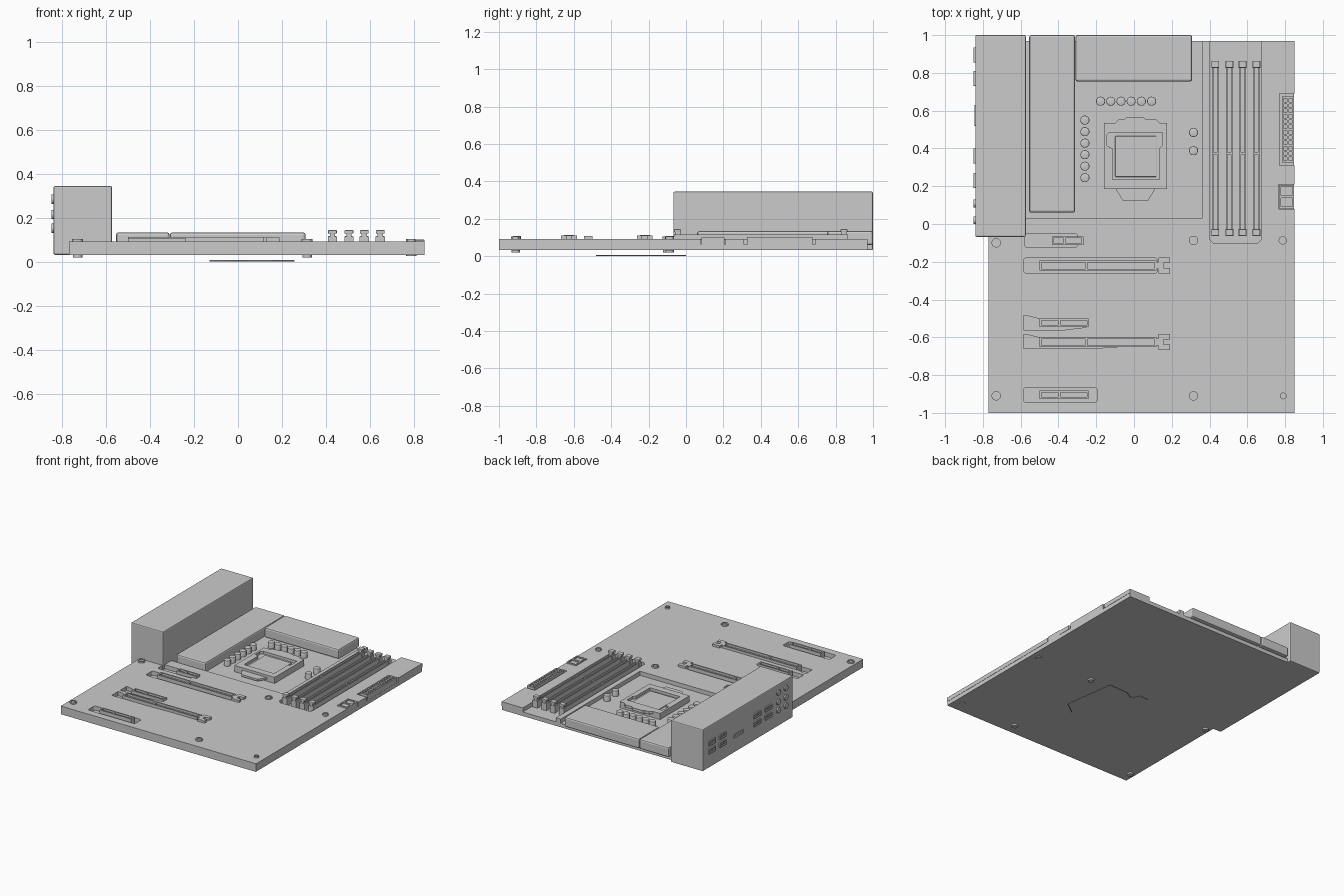
import bpy, bmesh, math
from mathutils import Matrix

if "Cube" in bpy.data.objects:
    bpy.data.objects.remove(bpy.data.objects["Cube"])


def finish(name, data, loc=(0, 0, 0)):
    ob = bpy.data.objects.new(name, data)
    bpy.context.collection.objects.link(ob)
    ob.location = loc
    return ob


def curve_to_mesh(name, cu, z):
    # turn a curve into a clean welded mesh
    tmp = finish("tmp", cu)
    bpy.context.view_layer.update()
    me = bpy.data.meshes.new_from_object(tmp.evaluated_get(bpy.context.evaluated_depsgraph_get()))
    bpy.data.objects.remove(tmp)
    bm = bmesh.new()
    bm.from_mesh(me)
    bmesh.ops.remove_doubles(bm, verts=bm.verts, dist=1e-5)
    bmesh.ops.recalc_face_normals(bm, faces=bm.faces)
    bm.to_mesh(me)
    bm.free()
    for p in me.polygons:
        p.use_smooth = False
    return finish(name, me, (0, 0, z))


def add_spline(cu, pts, cyclic=True):
    s = cu.splines.new('POLY')
    s.points.add(len(pts) - 1)
    for p, q in zip(s.points, pts):
        p.co = (q[0], q[1], 0, 1)
    s.use_cyclic_u = cyclic


def plate(name, loops, z0, z1):
    # flat extruded outline; loops after the first are holes
    cu = bpy.data.curves.new(name, 'CURVE')
    cu.dimensions = '2D'
    cu.fill_mode = 'BOTH'
    cu.extrude = (z1 - z0) / 2
    for l in loops:
        add_spline(cu, l)
    return curve_to_mesh(name, cu, (z0 + z1) / 2)


def rect(x0, x1, y0, y1, r=0.0):
    if r == 0:
        return [(x0, y0), (x1, y0), (x1, y1), (x0, y1)]
    pts = []
    for cx, cy, a in ((x1-r, y0+r, -90), (x1-r, y1-r, 0), (x0+r, y1-r, 90), (x0+r, y0+r, 180)):
        for k in range(4):
            t = math.radians(a + k * 30)
            pts.append((cx + r * math.cos(t), cy + r * math.sin(t)))
    return pts


def box(name, x0, x1, y0, y1, z0, z1, bevel=0.0):
    bm = bmesh.new()
    bmesh.ops.create_cube(bm, size=1, matrix=Matrix.Diagonal((x1-x0, y1-y0, z1-z0, 1)))
    if bevel:
        bmesh.ops.bevel(bm, geom=bm.edges[:], offset=bevel, segments=2, profile=0.5, affect='EDGES')
    me = bpy.data.meshes.new(name)
    bm.to_mesh(me)
    bm.free()
    return finish(name, me, ((x0+x1)/2, (y0+y1)/2, (z0+z1)/2))


smooth = []


def cyl(name, x, y, z0, z1, r, n=24, axis='Z', bevel=0.0):
    bm = bmesh.new()
    bmesh.ops.create_cone(bm, cap_ends=True, segments=n, radius1=r, radius2=r, depth=z1 - z0)
    if bevel:
        rim = [e for e in bm.edges if all(v.co.z > 0 for v in e.verts)]
        bmesh.ops.bevel(bm, geom=rim, offset=bevel, segments=2, profile=0.5, affect='EDGES')
    me = bpy.data.meshes.new(name)
    bm.to_mesh(me)
    bm.free()
    ob = finish(name, me, (x, y, (z0 + z1) / 2))
    smooth.append(ob)
    return ob


def slot(name, x0, x1, y0, y1, top, wall=0.01, along_x=True):
    # open channel socket with a floor and one key across it
    hole = rect(x0 + wall, x1 - wall, y0 + wall, y1 - wall)
    plate(name, [rect(x0, x1, y0, y1), hole], 0.06, top)
    box(name + "_floor", x0 + .004, x1 - .004, y0 + .004, y1 - .004, 0.06, top - 0.015)
    if along_x:
        k = x0 + (x1 - x0) * 0.4
        box(name + "_key", k - .006, k + .006, y0 + .005, y1 - .005, 0.06, top - 0.002)
    else:
        k = y0 + (y1 - y0) * 0.47
        box(name + "_key", x0 + .003, x1 - .003, k - .006, k + .006, 0.06, top - 0.002)


# circuit board and cover plate with recesses
box("circuit_board", -.77, .848, -1, .97, .032, .062)
outline = [(-.77, -1), (.85, -1), (.85, .08), (.765, .08), (.765, .21), (.85, .21), (.85, .31),
           (.77, .31), (.77, .69), (.85, .69), (.85, .97), (.675, .97), (.675, -.08), (.655, -.1),
           (.42, -.1), (.40, -.08), (.40, .97), (.36, .97), (.36, .03), (-.77, .03)]
holes = [rect(-.58, -.30, -.125, -.05, .015),
         rect(-.585, .125, -.26, -.18, .015),
         [(-.585, -.485), (-.57, -.485), (-.49, -.505), (-.24, -.505), (-.24, -.545),
          (-.365, -.56), (-.585, -.56)],
         [(-.585, -.585), (-.57, -.585), (-.49, -.605), (.12, -.605), (.12, -.645),
          (-.3, -.66), (-.585, -.66)],
         rect(-.585, -.195, -.945, -.865, .015)]
plate("cover_plate", [outline] + holes, .062, .093)

# rear port housing and heat sinks
box("port_housing", -.84, -.573, -.068, 1, .032, .345, .007)
box("left_heatsink", -.555, -.312, .06, 1, .06, .134, .011)
box("back_heatsink", -.31, .308, .755, 1, .06, .134, .011)

# rear ports: a framed opening with a tongue
def port(y0, y1, z0, z1, out=-.849):
    f = plate("port_frame", [rect(y0, y1, z0, z1, .005), rect(y0+.008, y1-.008, z0+.008, z1-.008)],
              0, -out - .835)
    # lay the frame against the left face
    f.matrix_world = Matrix(((0, 0, 1, (out - .835) / 2), (1, 0, 0, 0), (0, 1, 0, 0), (0, 0, 0, 1)))
    zm = (z0 + z1) / 2
    box("port_tongue", out + .003, -.836, y0 + .015, y1 - .015, zm - .004, zm + .004)

for y in (.895, .77, .36, .23):
    for z in (.155, .215):
        port(y - .04, y + .04, z - .018, z + .018)
port(.52, .63, .135, .17, -.845)
for y in (.108, .02):
    for z in (.153, .215, .285):
        jack = cyl("audio_jack", -.842, y, 0, .016, .021)
        jack.rotation_euler = (0, math.pi / 2, 0)
        jack.location.z = z
        pin = cyl("jack_centre", -.847, y, 0, .006, .01, 12)
        pin.rotation_euler = (0, math.pi / 2, 0)
        pin.location.z = z

# processor socket
plate("socket_base", [rect(-.16, .175, .185, .535)], .06, .088)
window = [(-.115, .235), (.135, .235), (.135, .40), (.15, .415), (.15, .485),
          (-.13, .485), (-.145, .47), (-.145, .415), (-.115, .40)]
frame = [(-.16, .185), (.175, .185), (.175, .535), (.135, .535), (.115, .555), (.06, .555),
         (.05, .565), (-.04, .565), (-.05, .555), (-.08, .555), (-.10, .535), (-.16, .535)]
plate("socket_frame", [frame, window], .088, .108)
plate("socket_tab", [[(-.10, .19), (-.06, .125), (.075, .125), (.115, .19)]], .075, .09)
box("processor_lid", -.1, .12, .25, .465, .085, .096, .004)

# capacitors around the socket
spots = [(-.177 + .054 * i, .65) for i in range(6)]
spots += [(-.26, .55 - .061 * i) for i in range(6)]
spots += [(.315, .485), (.315, .388)]
for x, y in spots:
    cyl("capacitor", x, y, .06, .104, .024, bevel=.004)

# memory slots with end latches
for x in (.43, .505, .575, .648):
    slot("memory_slot", x - .017, x + .017, -.05, .85, .117, .008, False)
    for y in (-.045, .845):
        box("latch_base", x - .021, x + .021, y - .018, y + .018, .06, .115)
        box("latch_neck", x - .012, x + .012, y - .015, y + .015, .115, .128)
        box("latch_head", x - .02, x + .02, y - .018, y + .018, .128, .144, .003)

# expansion slots, long ones with a retaining clip
slot("short_slot", -.435, -.268, -.11, -.065, .108)
slot("short_slot", -.5, -.24, -.545, -.5, .108)
slot("short_slot", -.5, -.24, -.926, -.882, .108)
for y in (-.22, -.625):
    slot("long_slot", -.5, .118, y - .027, y + .027, .112)
    plate("slot_clip", [[(.115, y - .018), (.13, y - .018), (.13, y - .042), (.19, y - .042),
                         (.19, y - .014), (.155, y - .014), (.155, y + .014), (.19, y + .014),
                         (.19, y + .042), (.13, y + .042), (.13, y + .018), (.115, y + .018)]],
          .06, .11)

# main power connector with pin sockets
cells = [rect(x - .009, x + .009, y - .009, y + .009)
         for x in (.801, .829) for y in [.345 + .0282 * i for i in range(12)]]
plate("power_connector", [rect(.783, .847, .325, .675)] + cells, .05, .102)

# side header
plate("side_header", [rect(.768, .848, .083, .207), rect(.778, .838, .093, .138),
                      rect(.778, .838, .152, .197)], .055, .1)
box("side_header_floor", .775, .845, .09, .2, .055, .092)

# mounting screws with standoff feet
for x, y, r in ((-.73, -.1, .025), (.315, -.087, .025), (.787, -.087, .022),
                (-.73, -.91, .025), (.315, -.91, .025), (.79, -.91, .018)):
    plate("screw_rim", [[(x + k * math.cos(t * math.pi / 6), y + k * math.sin(t * math.pi / 6))
                         for t in range(12)] for k in (r, r * .68)], .09, .104)
    cyl("screw_head", x, y, .085, .098, r * .7, 12)
    cyl("standoff_foot", x, y, .02 if x < .7 else .027, .034, .022, 16)

# thin loose wire under the board
cu = bpy.data.curves.new("wire", 'CURVE')
cu.dimensions = '3D'
cu.bevel_depth = .004
cu.bevel_resolution = 1
cu.use_fill_caps = True
add_spline(cu, [(.16, -.478), (.255, -.41), (.2, -.02), (.045, -.025), (-.02, -.06),
                (-.06, -.004), (-.13, -.006)], False)
curve_to_mesh("underside_wire", cu, .004)

# smooth round parts
bpy.ops.object.select_all(action='DESELECT')
for ob in smooth:
    ob.select_set(True)
bpy.context.view_layer.objects.active = smooth[0]
bpy.ops.object.shade_smooth_by_angle(angle=math.radians(35))
